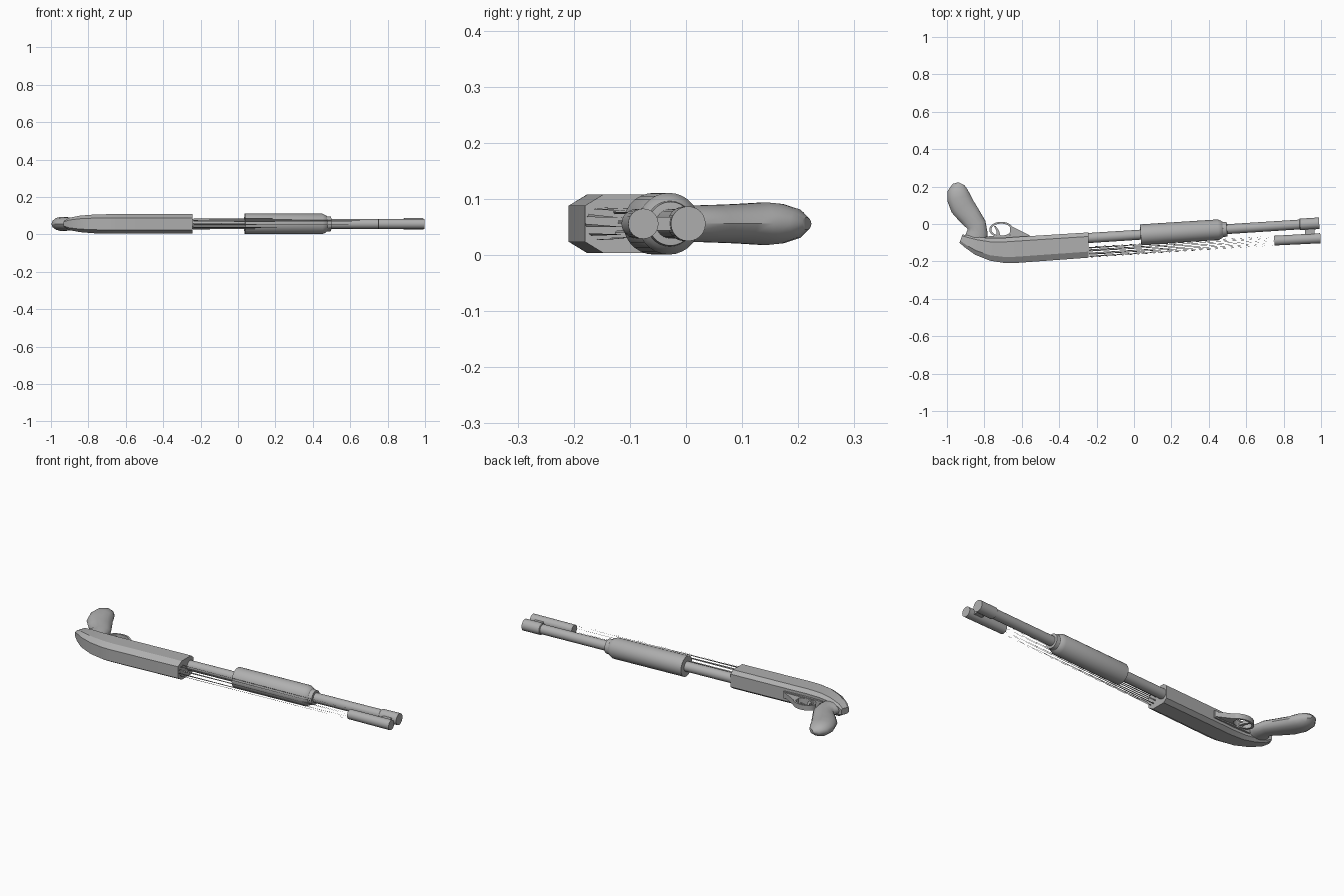
import bpy, bmesh, math
from mathutils import Vector

if "Cube" in bpy.data.objects:
    bpy.data.objects.remove(bpy.data.objects["Cube"])

ZC = 0.056                       # mid plane height of the whole model
grey = bpy.data.materials.new("plain grey")
grey.diffuse_color = (0.43, 0.43, 0.43, 1)
grey.use_nodes = True
grey.node_tree.nodes["Principled BSDF"].inputs["Base Color"].default_value = grey.diffuse_color


def finish(name, bm, angle=35, fix=True):
    if fix:
        bmesh.ops.recalc_face_normals(bm, faces=bm.faces[:])
    me = bpy.data.meshes.new(name)
    bm.to_mesh(me)
    bm.free()
    me.materials.append(grey)
    ob = bpy.data.objects.new(name, me)
    bpy.context.collection.objects.link(ob)
    bpy.ops.object.select_all(action='DESELECT')
    ob.select_set(True)
    bpy.context.view_layer.objects.active = ob
    bpy.ops.object.shade_smooth_by_angle(angle=math.radians(angle))
    return ob


def loft(name, rings, angle=35, closed=False):
    """Skin equal-length rings of points; cap both ends unless closed."""
    bm = bmesh.new()
    vs = [[bm.verts.new(p) for p in r] for r in rings]
    n = len(vs[0])
    pairs = list(zip(vs, vs[1:])) + ([(vs[-1], vs[0])] if closed else [])
    for a, b in pairs:
        for i in range(n):
            j = (i + 1) % n
            bm.faces.new((a[i], a[j], b[j], b[i]))
    if not closed:
        bm.faces.new(vs[0][::-1])
        bm.faces.new(vs[-1])
    return finish(name, bm, angle)


def circle(c, d, r, n=24):
    """Ring of radius r around c, facing along d in the mid plane."""
    side = Vector((-d.y, d.x, 0))
    return [c + side * r * math.cos(2 * math.pi * i / n)
            + Vector((0, 0, r * math.sin(2 * math.pi * i / n))) for i in range(n)]


def turned(name, start, end, profile, n=24):
    """Lathe a (x, radius) profile around the line from start to end."""
    a, b = Vector((*start, ZC)), Vector((*end, ZC))
    d = (b - a).normalized()
    return loft(name, [circle(a + (b - a) * ((x - a.x) / (b.x - a.x)), d, r, n)
                       for x, r in profile])


# Lower tube, sliding handle and front cap share one axis
axis = ((-0.26, -0.076), (0.99, 0.004))
turned("lower_tube", *axis, [(-0.26, 0.027), (0.9, 0.026)])
turned("tube_end_cap", *axis, [(0.885, 0.027), (0.888, 0.031), (0.99, 0.031)])
turned("sliding_handle", *axis,
       [(0.035, 0.044), (0.036, 0.055), (0.45, 0.055), (0.468, 0.047),
        (0.475, 0.041), (0.497, 0.039), (0.498, 0.028)], 28)

# Upper tube end and its connecting lug
turned("upper_tube_end", (0.75, -0.089), (0.997, -0.076),
       [(0.75, 0.026), (0.997, 0.027)])
lug = [[Vector((x, y, ZC + z)) for x, z in
        ((0.915, -0.012), (0.965, -0.012), (0.965, 0.012), (0.915, 0.012))]
       for y in (-0.065, -0.015)]
loft("connecting_lug", lug)

# Thin slivers running from the body to the upper tube end
bm = bmesh.new()
d = Vector((1, 0.055, 0)).normalized()
N = 30
back = circle(Vector((-0.24, -0.15, ZC)), d, 0.029, N)
front = circle(Vector((0.755, -0.089, ZC)), d, 0.026, N)
for i in range(0, N, 3):
    j = (i + 1) % N
    bm.faces.new([bm.verts.new(p) for p in (back[i], back[j], front[j])])
finish("tube_slivers", bm, fix=False)

# Chamfered body: stations of spine edge, underside edge, half thickness
stations = [
    ((-0.243, -0.180), (-0.243, -0.045), 0.052),
    ((-0.640, -0.209), (-0.640, -0.070), 0.052),
    ((-0.690, -0.209), (-0.690, -0.074), 0.052),
    ((-0.770, -0.196), (-0.770, -0.076), 0.050),
    ((-0.850, -0.164), (-0.832, -0.070), 0.044),
    ((-0.905, -0.125), (-0.892, -0.060), 0.033),
    ((-0.933, -0.100), (-0.917, -0.056), 0.017),
]
section = [(0, 0.62), (0.24, 1), (0.84, 1), (1, 0.68)]
section += [(t, -h) for t, h in reversed(section)]
body = []
for lo, hi, half in stations:
    a, b = Vector((*lo, ZC)), Vector((*hi, ZC))
    body.append([a.lerp(b, t) + Vector((0, 0, half * h)) for t, h in section])
loft("body", body, 25)

# Curved grip: centre, half width in plane, half thickness
grip = [
    ((-0.850, -0.095), 0.062, 0.032), ((-0.838, -0.045), 0.056, 0.033),
    ((-0.842, -0.005), 0.052, 0.033), ((-0.880, 0.045), 0.060, 0.034),
    ((-0.918, 0.095), 0.066, 0.036), ((-0.936, 0.140), 0.064, 0.039),
    ((-0.938, 0.172), 0.058, 0.036), ((-0.930, 0.200), 0.042, 0.026),
    ((-0.922, 0.215), 0.018, 0.011),
]
rings = []
for k, (c, w, h) in enumerate(grip):
    p, q = grip[max(k - 1, 0)][0], grip[min(k + 1, len(grip) - 1)][0]
    t = Vector((q[0] - p[0], q[1] - p[1], 0)).normalized()
    side = Vector((t.y, -t.x, 0))
    rings.append([Vector((*c, ZC)) + side * w * math.cos(a)
                  + Vector((0, 0, h * math.sin(a)))
                  for a in [2 * math.pi * i / 14 for i in range(14)]])
loft("grip", rings, 40)

# Guard loop: flat strap swept around an oval
loop = []
for i in range(24):
    a = 2 * math.pi * i / 24
    c, s = math.cos(a), math.sin(a)
    mid = Vector((-0.710, -0.030, ZC))
    loop.append([mid + Vector((rx * c, ry * s, z)) for rx, ry, z in
                 ((0.064, 0.042, -0.014), (0.064, 0.042, 0.014),
                  (0.053, 0.032, 0.014), (0.053, 0.032, -0.014))])
loft("guard_loop", loop, closed=True)


def plate(name, outline, half):
    return loft(name, [[Vector((x, y, ZC + z)) for x, y in outline]
                       for z in (-half, half)])


# Sloping wedge ahead of the loop, base rail and small lever
plate("guard_wedge", [(-0.665, -0.005), (-0.640, -0.020), (-0.560, -0.060),
                      (-0.560, -0.075), (-0.660, -0.075)], 0.014)
plate("guard_base", [(-0.790, -0.085), (-0.560, -0.070), (-0.560, -0.058),
                     (-0.790, -0.066)], 0.020)
plate("small_lever", [(-0.735, -0.070), (-0.712, -0.070), (-0.722, -0.035),
                      (-0.740, -0.010), (-0.748, -0.012), (-0.735, -0.038)], 0.006)
